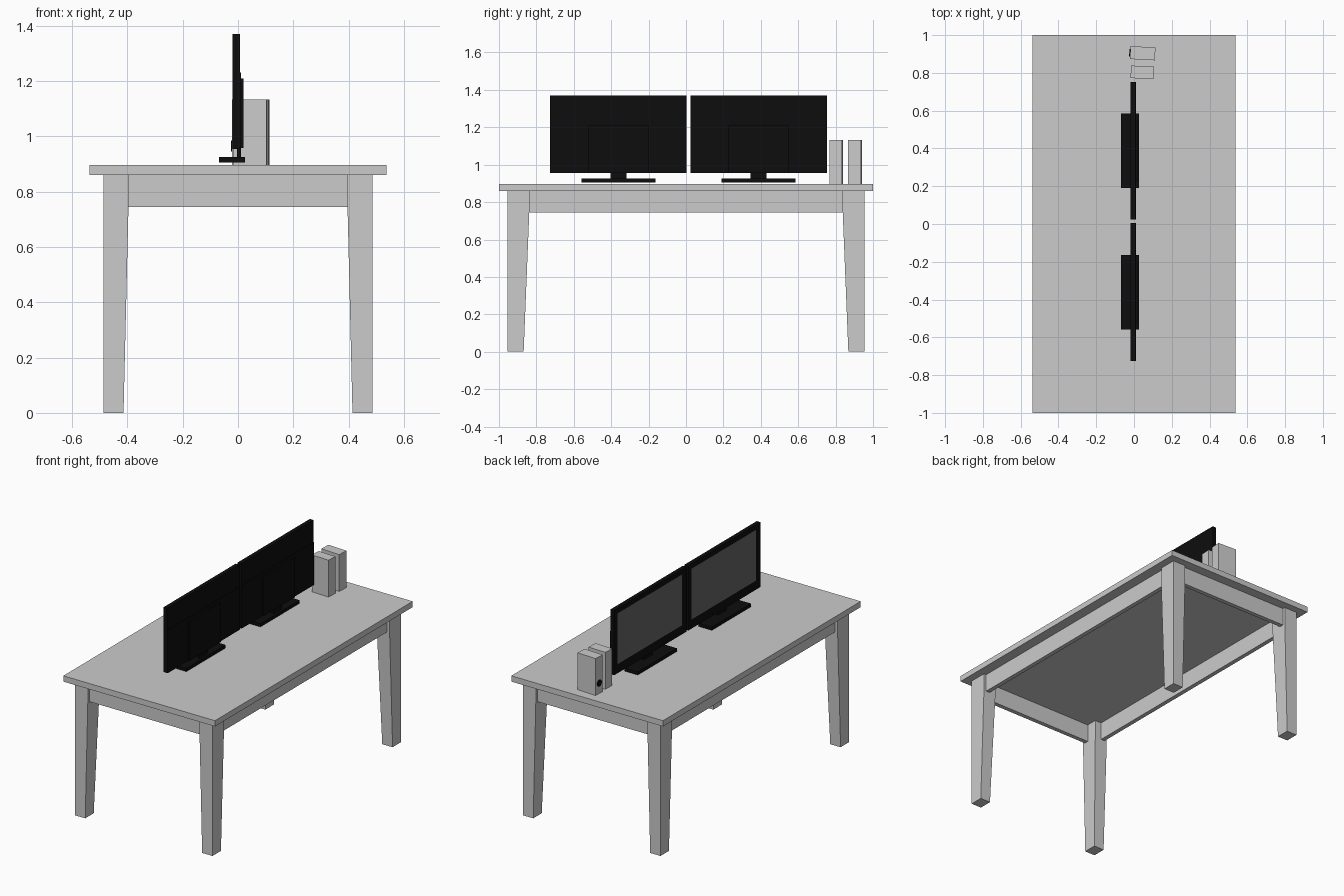
import bpy, bmesh, math
from mathutils import Matrix

if "Cube" in bpy.data.objects:
    bpy.data.objects.remove(bpy.data.objects["Cube"])


def material(name, rgb):
    m = bpy.data.materials.new(name)
    m.diffuse_color = (*rgb, 1)
    m.use_nodes = True
    m.node_tree.nodes["Principled BSDF"].inputs["Base Color"].default_value = m.diffuse_color
    return m


BLACK = material("black_plastic", (0.004, 0.004, 0.004))
SCREEN = material("screen_grey", (0.13, 0.13, 0.13))


def finish(name, bm, mat=None, mirror=None):
    bmesh.ops.recalc_face_normals(bm, faces=bm.faces)
    mesh = bpy.data.meshes.new(name)
    bm.to_mesh(mesh)
    bm.free()
    ob = bpy.data.objects.new(name, mesh)
    bpy.context.collection.objects.link(ob)
    if mat:
        mesh.materials.append(mat)
    if mirror:
        mod = ob.modifiers.new("mirror", 'MIRROR')
        mod.use_axis = mirror
    return ob


def box_bm(x, y, z):
    """Box from (min, max) ranges."""
    bm = bmesh.new()
    bmesh.ops.create_cube(bm, size=1)
    for v in bm.verts:
        v.co = [(a + b) / 2 + c * (b - a) for c, (a, b) in zip(v.co, (x, y, z))]
    return bm


def box(name, x, y, z, mat=None, mirror=None):
    return finish(name, box_bm(x, y, z), mat, mirror)


# Table top
box("table_top", (-0.537, 0.537), (-1, 1), (0.86, 0.897))

# Tapered legs: straight block at the rails, inner faces narrowing to the floor
bm = bmesh.new()
rings = []
for z, xi, yi in ((0, 0.414, 0.868), (0.745, 0.396, 0.838), (0.86, 0.396, 0.838)):
    rings.append([bm.verts.new((x, y, z)) for x, y in
                  ((xi, yi), (0.487, yi), (0.487, 0.954), (xi, 0.954))])
for lo, hi in zip(rings, rings[1:]):
    for i in range(4):
        j = (i + 1) % 4
        bm.faces.new((lo[i], lo[j], hi[j], hi[i]))
bm.faces.new(rings[0])
bm.faces.new(rings[-1])
finish("table_legs", bm, mirror=(True, True, False))

# Rails under the top
box("side_rails", (0.442, 0.47), (-0.838, 0.838), (0.745, 0.86), mirror=(True, False, False))
box("end_rails", (-0.396, 0.396), (0.909, 0.937), (0.745, 0.86), mirror=(False, True, False))


def monitor(tag, yc):
    def span(h):
        return (yc - h, yc + h)
    # Panel housing with recessed front opening (screen faces -x)
    bm = box_bm((-0.019, 0.007), span(0.365), (0.955, 1.37))
    front = min(bm.faces, key=lambda f: f.calc_center_median().x)
    bmesh.ops.inset_individual(bm, faces=[front], thickness=0.04)
    for v in front.verts:
        v.co.x += 0.004
        v.co.z += 0.015 if v.co.z < 1.1 else 0.005
    finish(tag + "_monitor_housing", bm, BLACK)
    # Display surface
    box(tag + "_monitor_screen", (-0.0155, -0.013), span(0.325), (1.01, 1.335), SCREEN)
    # Stepped back cover
    box(tag + "_monitor_back_step", (0.005, 0.010), span(0.365), (0.955, 1.23), BLACK)
    box(tag + "_monitor_back_bulge", (0.008, 0.019), span(0.16), (0.957, 1.21), BLACK)
    # Stand
    box(tag + "_stand_neck", (-0.004, 0.01), span(0.043), (0.92, 0.97), BLACK)
    box(tag + "_stand_base", (-0.069, 0.026), span(0.198), (0.906, 0.926), BLACK)


monitor("left", -0.361)
monitor("right", 0.388)


# Two slightly turned small towers
def turned(bm, x, y, deg):
    bm.transform(Matrix.Translation((x, y, 0)) @ Matrix.Rotation(math.radians(deg), 4, 'Z'))
    return bm


Z = (0.897, 1.133)
finish("inner_tower", turned(box_bm((-0.061, 0.061), (-0.033, 0.033), Z), 0.044, 0.803, -2.5))
finish("outer_tower", turned(box_bm((-0.066, 0.066), (-0.034, 0.034), Z), 0.046, 0.904, -3))

# Dark round button on the outer tower's front
bm = bmesh.new()
bmesh.ops.create_cone(bm, cap_ends=True, segments=20, radius1=0.02, radius2=0.02, depth=0.006,
                      matrix=Matrix.Translation((-0.068, 0, 0.965)) @ Matrix.Rotation(math.pi / 2, 4, 'Y'))
finish("tower_button", turned(bm, 0.046, 0.904, -3), BLACK)
